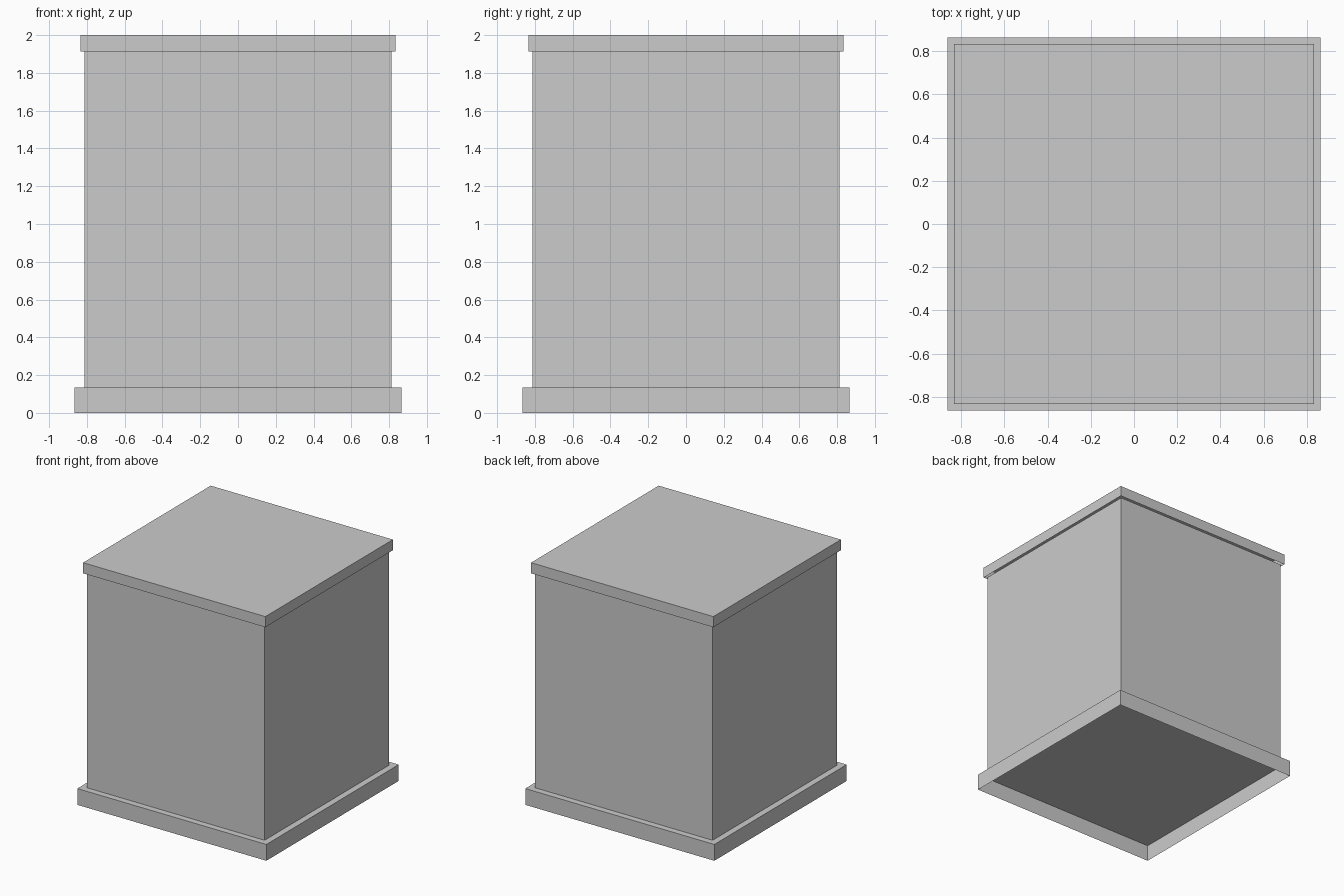
import bpy, bmesh

if "Cube" in bpy.data.objects:
    bpy.data.objects.remove(bpy.data.objects["Cube"])


def shell(name, half, z0, z1, capped):
    """Square thin-walled box, open underneath, with an optional top face."""
    bm = bmesh.new()
    bmesh.ops.create_cube(bm, size=1)
    for v in bm.verts:
        v.co.x *= 2 * half
        v.co.y *= 2 * half
        v.co.z = z1 if v.co.z > 0 else z0
    bm.normal_update()
    unwanted = [f for f in bm.faces
                if f.normal.z < -0.5 or (f.normal.z > 0.5 and not capped)]
    bmesh.ops.delete(bm, geom=unwanted, context='FACES')
    mesh = bpy.data.meshes.new(name)
    bm.to_mesh(mesh)
    bm.free()
    obj = bpy.data.objects.new(name, mesh)
    bpy.context.collection.objects.link(obj)
    return obj


# Wide plinth, hollow from below
shell("base_plinth", 0.865, 0.0, 0.135, True)
# Four plain walls between plinth and lid
shell("body_walls", 0.812, 0.135, 1.912, False)
# Overhanging lid, hollow from below
shell("top_lid", 0.834, 1.912, 2.0, True)
